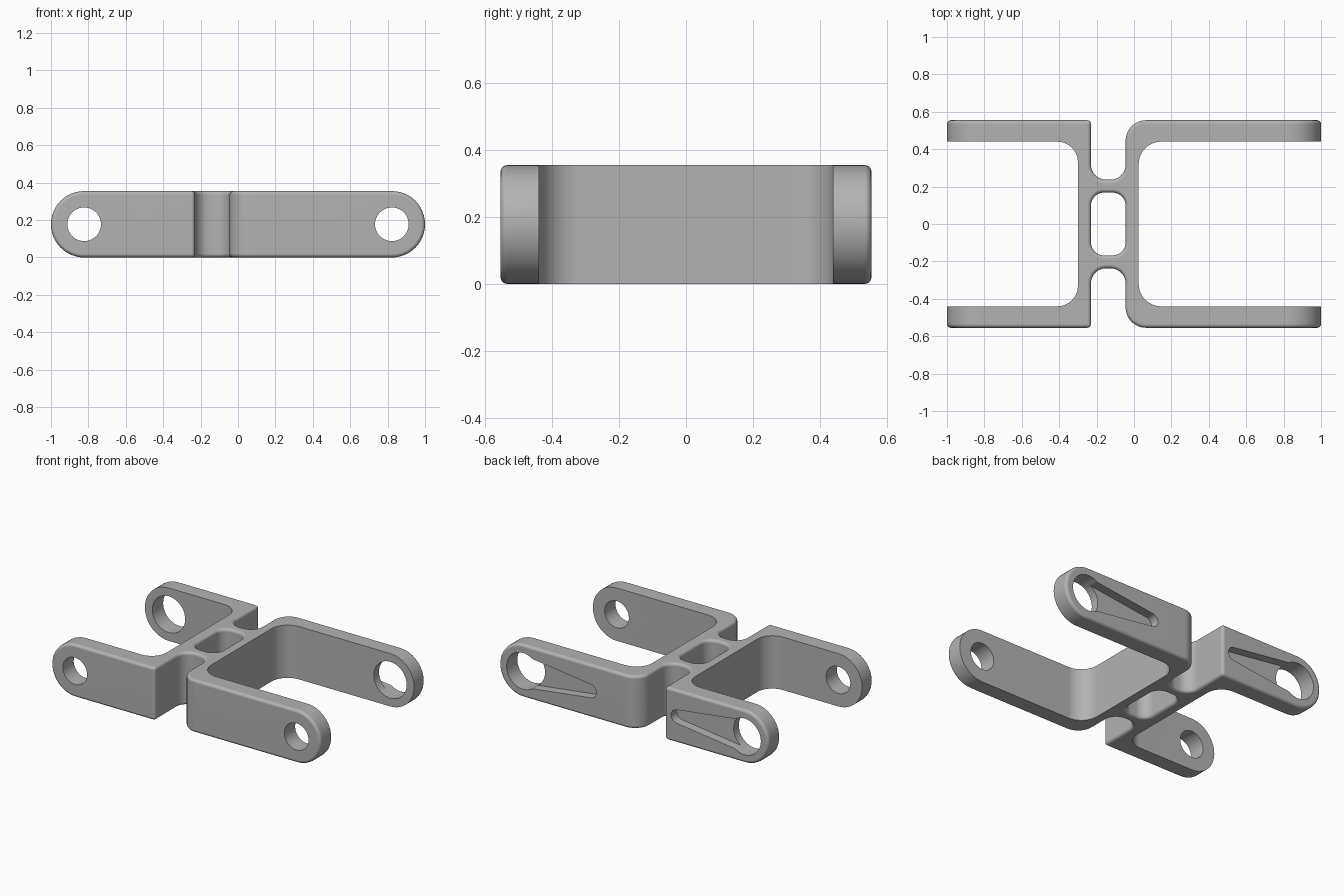
import bpy, bmesh, math
from mathutils import Vector

cube = bpy.data.objects.get("Cube")
if cube:
    bpy.data.objects.remove(cube, do_unlink=True)

H = 0.355            # height
R = H / 2            # radius of the arm tips
PIVOT = 1 - R        # x of the pivot holes
Y_OUT, Y_IN = 0.555, 0.44

grey = bpy.data.materials.new("grey_plastic")
COL = (0.45, 0.45, 0.45, 1)
grey.diffuse_color = COL
grey.use_nodes = True
grey.node_tree.nodes["Principled BSDF"].inputs["Base Color"].default_value = COL


def rounded(corners, steps=10):
    """Outline from (x, y, radius) corners."""
    pts = []
    for i, (x, y, r) in enumerate(corners):
        p = Vector((x, y))
        if r == 0:
            pts.append(p)
            continue
        a = (Vector(corners[i - 1][:2]) - p).normalized()
        b = (Vector(corners[(i + 1) % len(corners)][:2]) - p).normalized()
        c = p + (a + b) * r          # right-angled corners only
        for k in range(steps + 1):
            t = k / steps * math.pi / 2
            pts.append(c - b * r * math.cos(t) - a * r * math.sin(t))
    return pts


def arc(cx, cz, r, a0, a1, n):
    return [Vector((cx + r * math.cos(a0 + (a1 - a0) * k / n),
                    cz + r * math.sin(a0 + (a1 - a0) * k / n))) for k in range(n + 1)]


def prism(name, pts, lo, hi, axis):
    """Extrude an outline along z (outline in xy) or y (outline in xz)."""
    bm = bmesh.new()
    place = (lambda p, d: (p.x, p.y, d)) if axis == "z" else (lambda p, d: (p.x, d, p.y))
    face = bm.faces.new([bm.verts.new(place(p, lo)) for p in pts])
    new = bmesh.ops.extrude_face_region(bm, geom=[face])["geom"]
    shift = (0, 0, hi - lo) if axis == "z" else (0, hi - lo, 0)
    bmesh.ops.translate(bm, vec=shift, verts=[v for v in new if isinstance(v, bmesh.types.BMVert)])
    bmesh.ops.recalc_face_normals(bm, faces=bm.faces)
    me = bpy.data.meshes.new(name)
    bm.to_mesh(me)
    bm.free()
    ob = bpy.data.objects.new(name, me)
    bpy.context.collection.objects.link(ob)
    return ob


def boolean(ob, cutter, op="DIFFERENCE"):
    """Apply a boolean and discard the cutter."""
    m = ob.modifiers.new("cut", "BOOLEAN")
    m.operation, m.solver, m.object = op, "EXACT", cutter
    bpy.context.view_layer.update()
    me = bpy.data.meshes.new_from_object(ob.evaluated_get(bpy.context.evaluated_depsgraph_get()))
    ob.modifiers.clear()
    ob.data = me
    bpy.data.objects.remove(cutter, do_unlink=True)


# Plan of the two back-to-back forks joined by short ribs
half = [(0.025, Y_IN, 0.12), (1.1, Y_IN, 0), (1.1, Y_OUT, 0), (-0.045, Y_OUT, 0.11),
        (-0.045, 0.237, 0.08), (-0.23, 0.237, 0.08), (-0.23, Y_OUT, 0),
        (-1.1, Y_OUT, 0), (-1.1, Y_IN, 0), (-0.30, Y_IN, 0.11)]
plan = half + [(x, -y, r) for x, y, r in reversed(half)]
body = prism("double_fork_bracket", rounded(plan), -0.1, H + 0.1, "z")

# Window between the ribs
window = [(-0.23, -0.168, 0.07), (-0.045, -0.168, 0.07), (-0.045, 0.168, 0.07), (-0.23, 0.168, 0.07)]
boolean(body, prism("window_cutter", rounded(window), -0.3, H + 0.3, "z"))

# Side outline with round arm tips
side = (arc(PIVOT, R, R, -math.pi / 2, math.pi / 2, 24)
        + arc(-PIVOT, R, R, math.pi / 2, math.pi * 1.5, 24))
boolean(body, prism("side_outline", side, -0.8, 0.8, "y"), "INTERSECT")

# Round the outer edges, leaving the inside of the forks sharp
bm = bmesh.new()
bm.from_mesh(body.data)
bmesh.ops.remove_doubles(bm, verts=bm.verts, dist=1e-5)
edges = []
for e in bm.edges:
    mid = (e.verts[0].co + e.verts[1].co) / 2
    inside_fork = (mid.x < -0.27 or mid.x > 0.0) and abs(mid.y) < 0.5
    if len(e.link_faces) == 2 and e.calc_face_angle() > math.radians(50) and not inside_fork:
        edges.append(e)
bmesh.ops.bevel(bm, geom=edges, offset=0.02, segments=4, profile=0.5,
                affect="EDGES", clamp_overlap=False)
bm.to_mesh(body.data)
bm.free()

for s in (-1, 1):
    # Pivot holes: small in the front arms, large in the back arms
    for r, lo, hi in ((0.09, -0.7, -0.3), (0.122, 0.3, 0.7)):
        boolean(body, prism("hole_cutter", arc(s * PIVOT, R, r, 0, math.pi * 2, 40)[:-1], lo, hi, "y"))
    # Tapered lever pocket in the outside of the back arm
    length, big, small = 0.5, 0.108, 0.045
    t = math.acos((big - small) / length)
    drop = arc(0, 0, big, t, 2 * math.pi - t, 24) + arc(length, 0, small, -t, t, 12)
    drop = [Vector((s * (PIVOT - p.x), R + p.y)) for p in drop]
    boolean(body, prism("pocket_cutter", drop, Y_OUT - 0.06, 0.7, "y"))

# Finish
body.data.materials.clear()
body.data.materials.append(grey)
bpy.ops.object.select_all(action="DESELECT")
body.select_set(True)
bpy.context.view_layer.objects.active = body
bpy.ops.object.shade_smooth_by_angle(angle=math.radians(35))
wn = body.modifiers.new("even_shading", "WEIGHTED_NORMAL")
wn.keep_sharp = True
